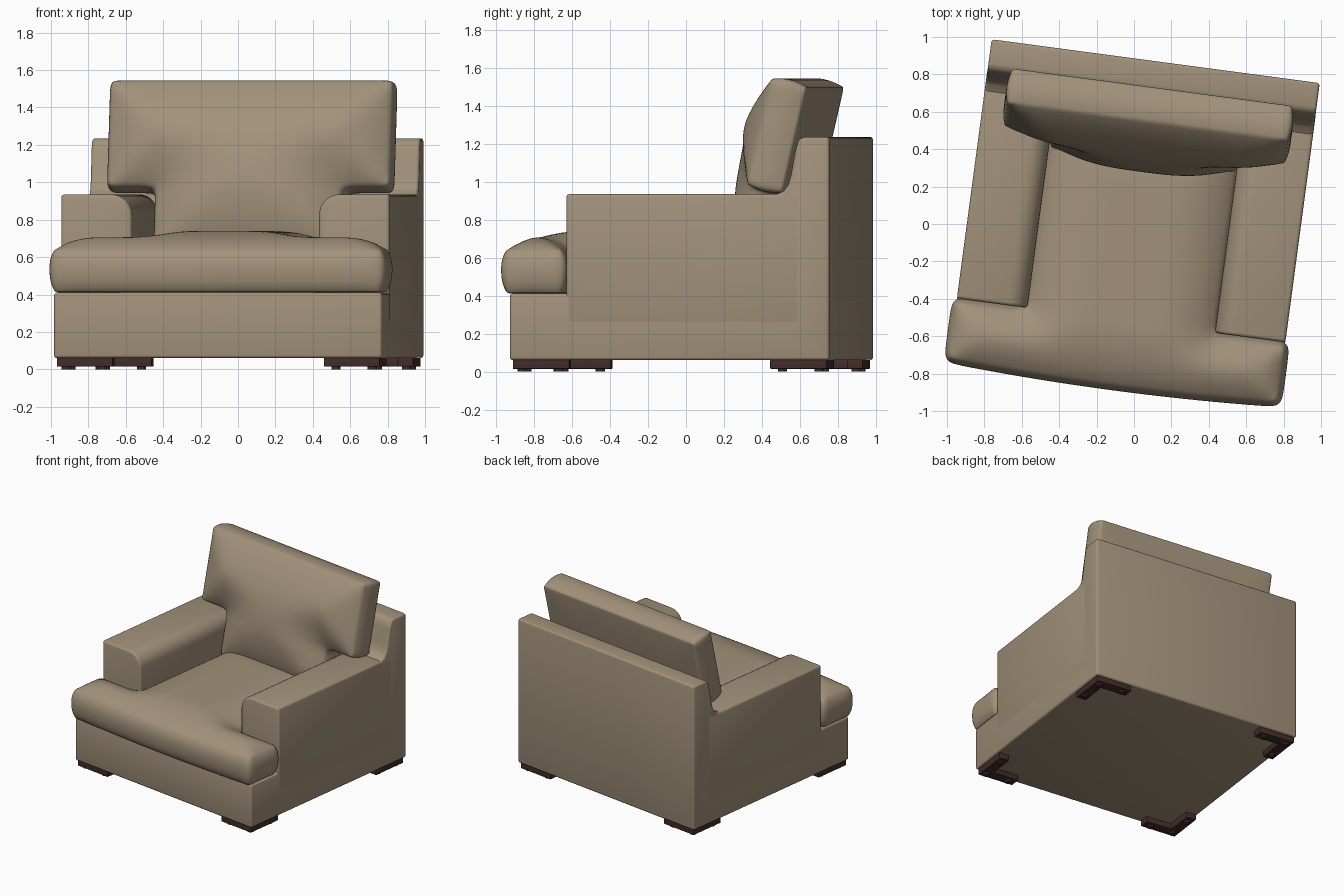
import bpy, bmesh, math
from mathutils import Matrix, Vector

if "Cube" in bpy.data.objects:
    bpy.data.objects.remove(bpy.data.objects["Cube"])

# the whole chair is turned slightly clockwise
TURN = Matrix.Rotation(math.radians(-7.6), 4, 'Z')


def material(name, rgb):
    m = bpy.data.materials.new(name)
    m.diffuse_color = (*rgb, 1)
    m.use_nodes = True
    m.node_tree.nodes["Principled BSDF"].inputs["Base Color"].default_value = m.diffuse_color
    return m


FABRIC = material("tan_fabric", (0.36, 0.285, 0.195))
WOOD = material("dark_wood", (0.055, 0.025, 0.023))


def finish(name, bm, mat, bevel=0, subsurf=0, angle=40):
    bmesh.ops.recalc_face_normals(bm, faces=bm.faces)
    me = bpy.data.meshes.new(name)
    bm.to_mesh(me)
    bm.free()
    me.materials.append(mat)
    ob = bpy.data.objects.new(name, me)
    bpy.context.collection.objects.link(ob)
    ob.matrix_world = TURN
    if bevel:
        b = ob.modifiers.new("bevel", 'BEVEL')
        b.width, b.segments, b.limit_method = bevel, 3, 'ANGLE'
        b.angle_limit = math.radians(40)
    if subsurf:
        s = ob.modifiers.new("subsurf", 'SUBSURF')
        s.levels = s.render_levels = subsurf
    bpy.ops.object.select_all(action='DESELECT')
    ob.select_set(True)
    bpy.context.view_layer.objects.active = ob
    bpy.ops.object.convert(target='MESH')
    bpy.ops.object.shade_smooth_by_angle(angle=math.radians(angle))
    return ob


def prism(name, pts, place, lo, hi, mat, bevel):
    """Extrude a closed profile between lo and hi; place maps (a, b, t) to xyz."""
    bm = bmesh.new()
    ends = [[bm.verts.new(place(a, b, t)) for a, b in pts] for t in (lo, hi)]
    bm.faces.new(ends[0])
    bm.faces.new(ends[1])
    n = len(pts)
    for i in range(n):
        j = (i + 1) % n
        bm.faces.new((ends[0][i], ends[0][j], ends[1][j], ends[1][i]))
    return finish(name, bm, mat, bevel)


def spaced(stops, step=0.1):
    out = [stops[0]]
    for a, b in zip(stops, stops[1:]):
        n = max(1, round((b - a) / step))
        out += [a + (b - a) * k / n for k in range(1, n + 1)]
    return out


def pillow(name, outline, xs, ys, keep, layers, dome, place):
    """T-shaped cushion: layers = (height, outset) of the wall, dome(x, y, d, top)."""
    def edge_dist(p):
        best = 9
        for a, b in zip(outline, outline[1:] + outline[:1]):
            a, b = Vector(a), Vector(b)
            t = max(0, min(1, (p - a).dot(b - a) / (b - a).length_squared))
            best = min(best, (p - a - t * (b - a)).length)
        return best

    bm = bmesh.new()
    verts, last = {}, len(layers) - 1

    def vert(i, j, k):
        if (i, j, k) not in verts:
            verts[i, j, k] = bm.verts.new((xs[i], ys[j], layers[k][0]))
        return verts[i, j, k]

    edges = {}
    for i in range(len(xs) - 1):
        for j in range(len(ys) - 1):
            if not keep((xs[i] + xs[i + 1]) / 2, (ys[j] + ys[j + 1]) / 2):
                continue
            ring = [(i, j), (i + 1, j), (i + 1, j + 1), (i, j + 1)]
            for k in (0, last):
                bm.faces.new([vert(*c, k) for c in ring])
            for a, b in zip(ring, ring[1:] + ring[:1]):
                key = tuple(sorted((a, b)))
                edges[key] = edges.get(key, 0) + 1
    rims = []
    for (a, b), count in edges.items():
        if count == 1:
            for k in range(last):
                bm.faces.new((vert(*a, k), vert(*b, k), vert(*b, k + 1), vert(*a, k + 1)))
            rims += [(vert(*a, k), vert(*b, k)) for k in (0, last)]
    bmesh.ops.recalc_face_normals(bm, faces=bm.faces)
    bm.normal_update()
    crease = bm.edges.layers.float.new("crease_edge")
    for a, b in rims:
        bm.edges.get((a, b))[crease] = 0.45
    rim_verts = {v for e in rims for v in e}
    new = {}
    for (i, j, k), v in verts.items():
        p = Vector((v.co.x, v.co.y))
        q = v.co.copy()
        if 0 < k < last or v in rim_verts:
            n = Vector((v.normal.x, v.normal.y, 0))
            if n.length > 1e-4:
                q += n.normalized() * layers[k][1]
        if k in (0, last):
            q.z += dome(p.x, p.y, edge_dist(p), k == last)
        new[v] = Vector(place(q))
    for v, q in new.items():
        v.co = q
    return finish(name, bm, FABRIC, subsurf=2, angle=60)


def rise(d, reach):
    return 1 - (1 - min(d / reach, 1)) ** 2


# base and back as one side profile, with a curved step up to the back
prism("base_and_back",
      [(-0.82, 0.06), (0.878, 0.06), (0.878, 1.235), (0.735, 1.235), (0.712, 1.215),
       (0.697, 1.16), (0.675, 1.04), (0.66, 0.985), (0.635, 0.95), (0.59, 0.93),
       (0.56, 0.91), (0.56, 0.41), (-0.82, 0.41)],
      lambda a, b, t: (t, a, b), -0.885, 0.885, FABRIC, 0.016)

# arms with a rounded inner top edge
arc = [(0.615 - 0.11 * math.sin(t), 0.825 + 0.11 * math.cos(t))
       for t in (math.pi / 2 * k / 8 for k in range(9))]
for s, side in ((-1, "left"), (1, "right")):
    prism(side + "_arm", [(0.886, 0.25), (0.886, 0.935)] + arc + [(0.505, 0.25)],
          lambda a, b, t: (s * a, t, b), -0.52, 0.72, FABRIC, 0.018)

# seat cushion: T shape in front of and between the arms
W, N = 0.895, 0.51
seat_x = spaced([-W, -W + 0.07, -N, -N + 0.07, 0, N - 0.07, N, W - 0.07, W])
seat_y = spaced([-0.85, -0.78, -0.60, -0.53, -0.44, 0.55])
pillow("seat_cushion",
       [(-W, -0.85), (W, -0.85), (W, -0.53), (N, -0.53), (N, 0.55), (-N, 0.55),
        (-N, -0.53), (-W, -0.53)],
       seat_x, seat_y, lambda x, y: abs(x) < N or y < -0.53,
       [(0.412, -0.02), (0.45, 0.008), (0.53, 0.02), (0.60, 0.012), (0.64, -0.015)],
       lambda x, y, d, top: 0.1 * rise(d, 0.3) if top else 0,
       lambda q: (q.x, q.y - 0.03 * (1 - (q.x / 0.92) ** 2) * max(0, min(1, (-0.5 - q.y) / 0.3)), q.z))

# back cushion: T shape leaning on the back, notched over the arms
W2, N2, H = 0.765, 0.505, 0.26
back_x = spaced([-W2, -W2 + 0.06, -N2, -N2 + 0.06, 0, N2 - 0.06, N2, W2 - 0.06, W2])
back_h = spaced([-0.1, H - 0.06, H, H + 0.06, 0.79, 0.85])
LEAN = math.radians(13)
C, S = math.cos(LEAN), math.sin(LEAN)
pillow("back_cushion",
       [(-W2, 0.85), (W2, 0.85), (W2, H), (N2, H), (N2, -0.1), (-N2, -0.1),
        (-N2, H), (-W2, H)],
       back_x, back_h, lambda x, y: abs(x) < N2 or y > H,
       [(0.0, -0.01), (0.05, 0.004), (0.1, 0.01), (0.15, 0.004), (0.19, -0.01)],
       lambda x, y, d, top: 0.15 * rise(d, 0.45) if top else -0.015 * rise(d, 0.3),
       lambda q: (q.x, 0.55 + q.y * S - q.z * C, 0.68 + q.y * C + q.z * S))

# L-shaped corner feet with small glides
for sx, nx in ((-1, "left"), (1, "right")):
    for y0, sy, ny in ((-0.805, -1, "front"), (0.863, 1, "back")):
        cx, L, T = sx * 0.87, 0.3, 0.085
        foot = [(0, 0), (L, 0), (L, T), (T, T), (T, L), (0, L)]
        put = lambda a, b, t: (cx - sx * a, y0 - sy * b, t)
        prism(f"{ny}_{nx}_foot", foot, put, 0.014, 0.062, WOOD, 0.005)
        bm = bmesh.new()
        for a, b in ((0.045, 0.045), (0.24, 0.043), (0.043, 0.24)):
            bmesh.ops.create_cone(bm, cap_ends=True, segments=16, radius1=0.025, radius2=0.025,
                                  depth=0.016, matrix=Matrix.Translation(put(a, b, 0.008)))
        finish(f"{ny}_{nx}_glides", bm, WOOD)
